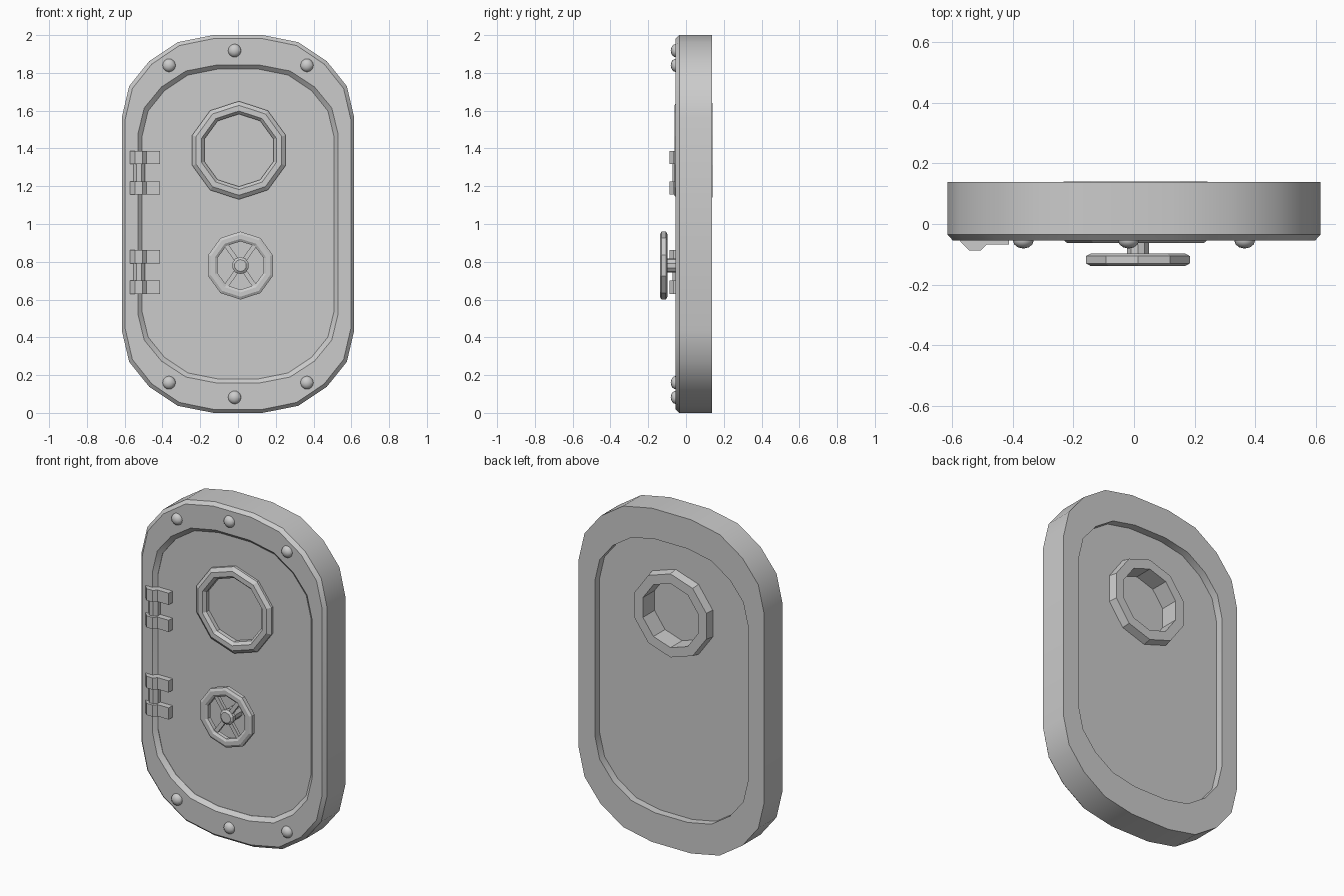
import bpy, bmesh, math
from mathutils import Matrix, Vector

if "Cube" in bpy.data.objects:
    bpy.data.objects.remove(bpy.data.objects["Cube"])

QUARTER = [(0.615, 0.565), (0.576, 0.73), (0.47, 0.862), (0.32, 0.962), (0.13, 1.0)]


def finish(name, bm, smooth=False):
    bmesh.ops.recalc_face_normals(bm, faces=bm.faces[:])
    me = bpy.data.meshes.new(name)
    bm.to_mesh(me)
    bm.free()
    ob = bpy.data.objects.new(name, me)
    bpy.context.collection.objects.link(ob)
    if smooth:
        bpy.ops.object.select_all(action='DESELECT')
        bpy.context.view_layer.objects.active = ob
        ob.select_set(True)
        bpy.ops.object.shade_smooth_by_angle(angle=math.radians(30))
    return ob


def outline(w, h, y):
    """Rounded door outline with half width w and half height h."""
    q = [(x * w / 0.615, z * h) for x, z in QUARTER]
    half = q + [(-x, z) for x, z in reversed(q)]
    pts = half + [(-x, -z) for x, z in half]
    return [Vector((x, y, 1 + z)) for x, z in pts]


def ngon(cx, cz, r, y, n=10):
    return [Vector((cx + r * math.sin(2 * math.pi * i / n), y,
                    cz + r * math.cos(2 * math.pi * i / n))) for i in range(n)]


def loft(name, loops, ring=False, smooth=False):
    """Skin loops of points; ring joins last to first, otherwise ends are capped."""
    bm = bmesh.new()
    vs = [[bm.verts.new(p) for p in loop] for loop in loops]
    n = len(vs[0])
    pairs = list(zip(vs, vs[1:])) + ([(vs[-1], vs[0])] if ring else [])
    for a, b in pairs:
        for i in range(n):
            j = (i + 1) % n
            bm.faces.new((a[i], a[j], b[j], b[i]))
    if not ring:
        bm.faces.new(vs[0])
        bm.faces.new(vs[-1])
    return finish(name, bm, smooth)


def box(name, centre, size, angle=0):
    bm = bmesh.new()
    m = Matrix.Translation(centre) @ Matrix.Rotation(angle, 4, 'Y') @ Matrix.Diagonal((*size, 1))
    bmesh.ops.create_cube(bm, size=1, matrix=m)
    return finish(name, bm)


def post(name, x, y, r, z0, z1, n=8):
    """Upright prism."""
    loops = [[Vector((x + r * math.cos(2 * math.pi * (i + .5) / n),
                      y + r * math.sin(2 * math.pi * (i + .5) / n), z)) for i in range(n)]
             for z in (z0, z1)]
    return loft(name, loops)


# Frame with chamfered front edges
loft("frame", [outline(0.615, 1.0, 0.138), outline(0.615, 1.0, -0.035),
               outline(0.597, 0.982, -0.055), outline(0.53, 0.842, -0.055),
               outline(0.508, 0.82, -0.033), outline(0.508, 0.82, 0.138)],
     ring=True, smooth=True)

# Door panel with a porthole opening
PX, PZ = 0.005, 1.39
panel = loft("door_panel", [outline(0.512, 0.824, -0.031), outline(0.512, 0.824, 0.092)])
cutter = loft("porthole_cutter", [ngon(PX, PZ, 0.22, -0.3), ngon(PX, PZ, 0.22, 0.3)])
cutter.hide_render = True
cutter.hide_set(True)
cut = panel.modifiers.new("opening", 'BOOLEAN')
cut.object = cutter
cut.solver = 'EXACT'

# Porthole rim and glass
loft("porthole_rim", [ngon(PX, PZ, r, y) for r, y in
                      [(0.25, 0.14), (0.26, 0.09), (0.26, -0.045), (0.238, -0.062),
                       (0.208, -0.062), (0.192, -0.045), (0.192, 0.14)]], ring=True)
loft("porthole_glass", [ngon(PX, PZ, 0.2, -0.02), ngon(PX, PZ, 0.2, 0.03)])

# Handwheel: rim, hub and spokes
WX, WZ = 0.013, 0.78
loft("wheel_rim", [ngon(WX, WZ, r, y) for r, y in
                   [(0.165, -0.098), (0.18, -0.106), (0.18, -0.13), (0.165, -0.138),
                    (0.142, -0.138), (0.128, -0.13), (0.128, -0.106), (0.142, -0.098)]],
     ring=True)
loft("wheel_hub", [ngon(WX, WZ, r, y) for r, y in
                   [(0.038, -0.02), (0.038, -0.098), (0.045, -0.104),
                    (0.045, -0.125), (0.032, -0.134)]])
for i, deg in enumerate((55, 125, 235, 305)):
    a = math.radians(deg)
    box(f"wheel_spoke_{i}", (WX + 0.085 * math.cos(a), -0.115, WZ + 0.085 * math.sin(a)),
        (0.12, 0.02, 0.024), -a)

# Hinges: pin, two knuckles and their leaves
for h, base in enumerate((0.63, 1.155)):
    post(f"hinge_pin_{h}", -0.525, -0.04, 0.034, base + 0.005, base + 0.225)
    for k, z in enumerate((base, base + 0.162)):
        post(f"hinge_knuckle_{h}_{k}", -0.525, -0.04, 0.051, z, z + 0.07)
        box(f"hinge_leaf_{h}_{k}", (-0.46, -0.047, z + 0.035), (0.095, 0.04, 0.07))

# Rivets along the top and bottom of the frame
for s in (-1, 1):
    for i, (x, dz) in enumerate(((-0.365, 0.84), (-0.018, 0.918), (0.365, 0.84))):
        bm = bmesh.new()
        m = Matrix.Translation((x, -0.053, 1 + s * dz)) @ Matrix.Diagonal((1, 0.8, 1, 1))
        bmesh.ops.create_uvsphere(bm, u_segments=12, v_segments=8, radius=0.035, matrix=m)
        finish(f"rivet_{'top' if s > 0 else 'bottom'}_{i}", bm, True)
